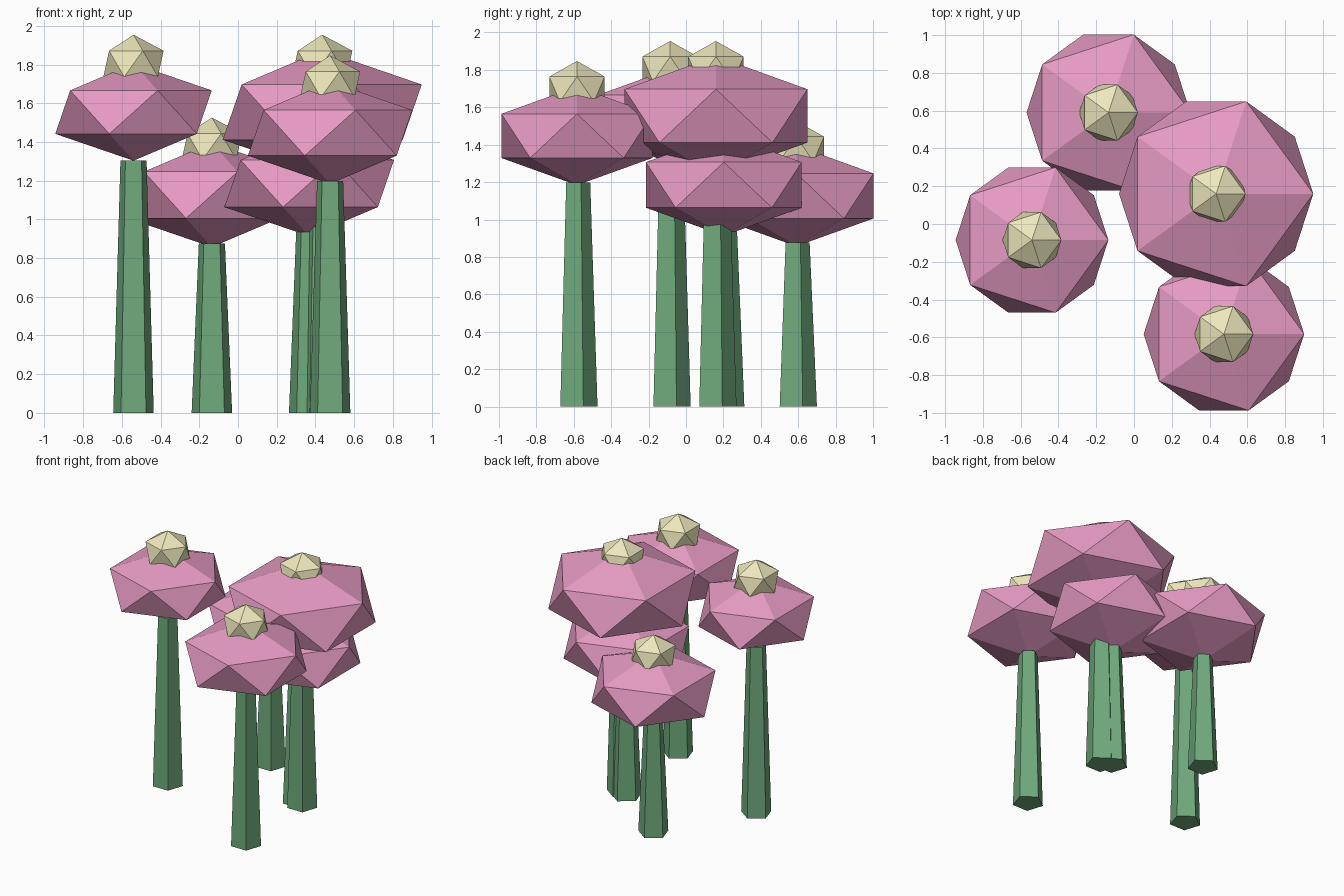
import bpy

if "Cube" in bpy.data.objects:
    bpy.data.objects.remove(bpy.data.objects["Cube"])


def material(name, rgb):
    m = bpy.data.materials.new(name)
    m.diffuse_color = (*rgb, 1)
    m.use_nodes = True
    m.node_tree.nodes["Principled BSDF"].inputs["Base Color"].default_value = m.diffuse_color
    return m


GREEN = material("stem_green", (0.16, 0.40, 0.20))
PINK = material("petal_pink", (0.80, 0.33, 0.55))
CREAM = material("centre_cream", (0.85, 0.80, 0.50))


def finish(name, mat):
    ob = bpy.context.object
    ob.name = name
    ob.data.materials.append(mat)


def ico(name, loc, radius, height, mat):
    # flattened 20-sided ball
    bpy.ops.mesh.primitive_ico_sphere_add(subdivisions=1, radius=1, location=loc)
    bpy.context.object.scale = (radius, radius, height)
    finish(name, mat)


def flower(i, x, y, stem, radius):
    # five-sided tapered stem
    bpy.ops.mesh.primitive_cone_add(vertices=5, radius1=0.11, radius2=0.071,
                                    depth=stem, location=(x, y, stem / 2))
    finish(f"stem_{i}", GREEN)
    # blossom and its centre
    ico(f"blossom_{i}", (x, y, stem + 0.25), radius, radius * 0.555, PINK)
    ico(f"blossom_centre_{i}", (x, y, stem + 0.5), 0.174, 0.15, CREAM)


# x, y, stem height, blossom radius
flowers = [
    (-0.54, -0.085, 1.304, 0.452),
    (-0.135, 0.59, 0.876, 0.485),
    (0.435, 0.16, 1.304, 0.575),
    (0.476, -0.583, 1.197, 0.475),
    (0.368, 0.202, 0.935, 0.49),
]
for i, f in enumerate(flowers, 1):
    flower(i, *f)
